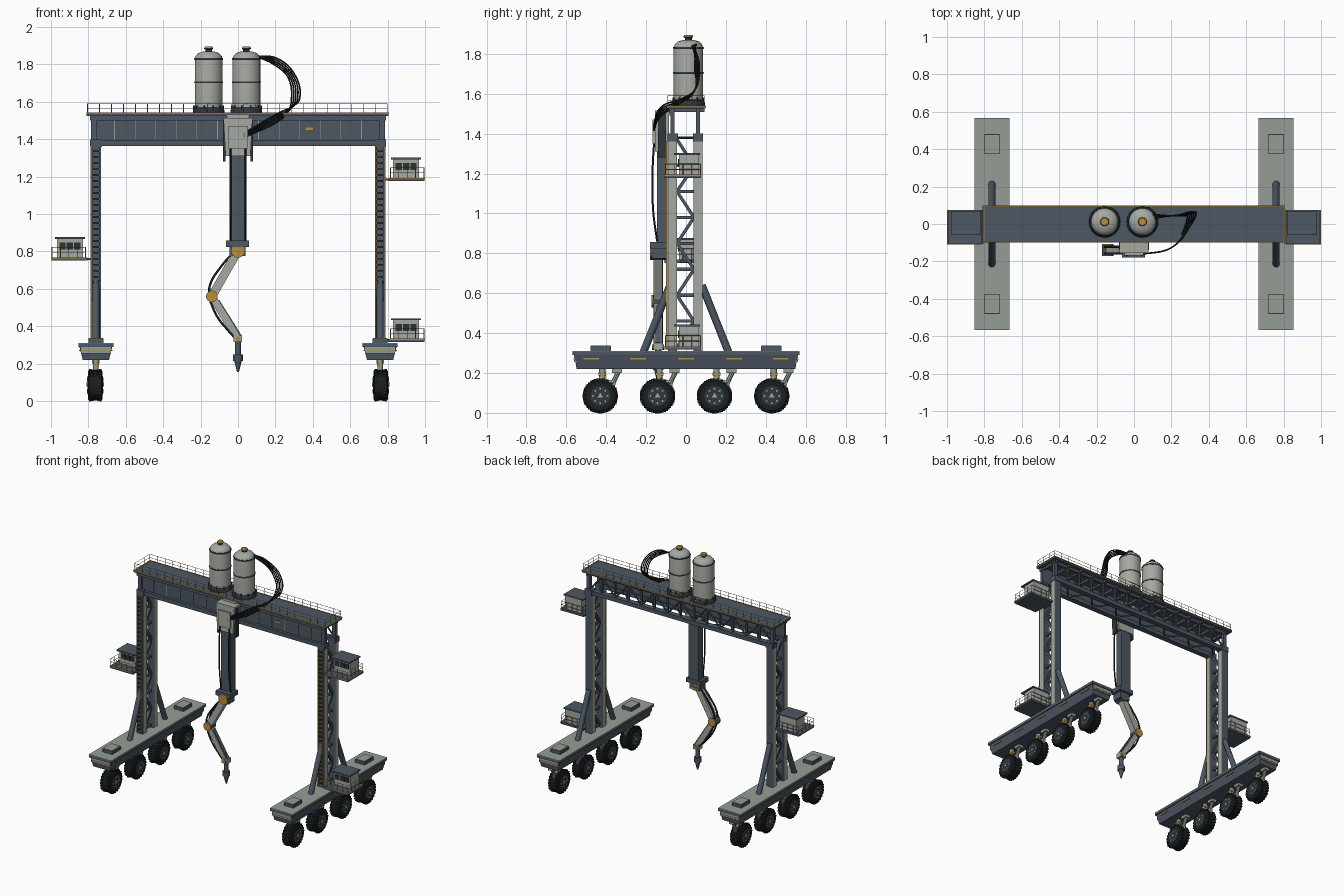
import bpy, bmesh, math
from mathutils import Vector, Matrix

if "Cube" in bpy.data.objects:
    bpy.data.objects.remove(bpy.data.objects["Cube"])


def material(name, rgb):
    m = bpy.data.materials.new(name)
    m.use_nodes = True
    m.diffuse_color = (*rgb, 1)
    m.node_tree.nodes["Principled BSDF"].inputs["Base Color"].default_value = (*rgb, 1)
    return m


SLATE = material("slate blue paint", (.075, .095, .125))
DARK = material("dark steel", (.03, .038, .048))
GRAY = material("pale gray paint", (.38, .40, .36))
DECK = material("green gray deck", (.30, .34, .30))
GOLD = material("safety gold", (.48, .27, .04))
BLACK = material("black rubber", (.01, .014, .014))
GLASS = material("dark glass", (.02, .035, .03))


class Part:
    """Collects simple solids into one mesh object."""
    def __init__(self, name, mat):
        self.name, self.mat, self.bm = name, mat, bmesh.new()

    def box(self, x, y, z):
        lo, hi = Vector((x[0], y[0], z[0])), Vector((x[1], y[1], z[1]))
        m = Matrix.Translation((lo + hi) / 2) @ Matrix.Diagonal((*map(abs, hi - lo), 1))
        return bmesh.ops.create_cube(self.bm, size=1, matrix=m)["verts"]

    def rod(self, p, q, r, n=8, r2=None):
        p, q = Vector(p), Vector(q)
        d = q - p
        m = Matrix.Translation((p + q) / 2) @ d.to_track_quat("Z", "Y").to_matrix().to_4x4()
        bmesh.ops.create_cone(self.bm, cap_ends=True, segments=n, radius1=r,
                              radius2=r if r2 is None else r2, depth=d.length, matrix=m)

    def bar(self, p, q, w, h):
        # Rectangular beam between two points; w runs along the side, h across
        p, q = Vector(p), Vector(q)
        d = (q - p).normalized()
        side = d.cross(Vector((0, 1, 0)))
        if side.length < .01:
            side = Vector((1, 0, 0))
        side.normalize()
        rot = Matrix((side, side.cross(d), d)).transposed().to_4x4()
        m = Matrix.Translation((p + q) / 2) @ rot @ Matrix.Diagonal((w, h, (q - p).length, 1))
        bmesh.ops.create_cube(self.bm, size=1, matrix=m)

    def lathe(self, profile, centre, n=32):
        rings = [[self.bm.verts.new((centre[0] + r * math.cos(2 * math.pi * i / n),
                                     centre[1] + r * math.sin(2 * math.pi * i / n), z))
                  for i in range(n)] for r, z in profile]
        for a, b in zip(rings, rings[1:]):
            for i in range(n):
                self.bm.faces.new((a[i], a[(i + 1) % n], b[(i + 1) % n], b[i]))
        self.bm.faces.new(rings[0][::-1])
        self.bm.faces.new(rings[-1])

    def done(self, smooth=False):
        me = bpy.data.meshes.new(self.name)
        self.bm.to_mesh(me)
        self.bm.free()
        me.materials.append(self.mat)
        ob = bpy.data.objects.new(self.name, me)
        bpy.context.collection.objects.link(ob)
        if smooth:
            bpy.ops.object.select_all(action="DESELECT")
            ob.select_set(True)
            bpy.context.view_layer.objects.active = ob
            bpy.ops.object.shade_smooth_by_angle(angle=math.radians(40))


def hose(name, points, r):
    cu = bpy.data.curves.new(name, "CURVE")
    cu.dimensions, cu.bevel_depth, cu.bevel_resolution = "3D", r, 2
    sp = cu.splines.new("BEZIER")
    sp.bezier_points.add(len(points) - 1)
    for b, p in zip(sp.bezier_points, points):
        b.co, b.handle_left_type, b.handle_right_type = p, "AUTO", "AUTO"
    cu.materials.append(BLACK)
    bpy.context.collection.objects.link(bpy.data.objects.new(name, cu))


def fence(name, x, y, z, h, step):
    # Rectangular guard: gray rails on evenly spaced gold posts
    rails, posts = Part(name + "_rails", DECK), Part(name + "_posts", GOLD)
    corners = [(x[0], y[0]), (x[1], y[0]), (x[1], y[1]), (x[0], y[1])]
    for a, b in zip(corners, corners[1:] + corners[:1]):
        a, b = Vector((*a, z)), Vector((*b, z))
        for k in (.5, 1):
            up = Vector((0, 0, h * k))
            rails.rod(a + up, b + up, .0016, 4)
        n = max(1, round((b - a).length / step))
        for i in range(n):
            p = a.lerp(b, i / n)
            posts.rod(p, p + Vector((0, 0, h)), .002, 4)
    rails.done()
    posts.done()


for s, side in ((-1, "right"), (1, "left")):
    X = .76 * s
    # Wheeled base
    body, deck, trim = Part(side + "_base", SLATE), Part(side + "_base_deck", DECK), Part(side + "_base_stripes", GOLD)
    for v in body.box((X - .09, X + .09), (-.56, .56), (.22, .3)):
        if v.co.z < .25:
            v.co.x = X + (v.co.x - X) * .78
            v.co.y *= .98
    body.box((X - .094, X + .094), (-.568, .568), (.29, .305))
    deck.box((X - .094, X + .094), (-.568, .568), (.305, .311))
    for t in (-1, 1):
        body.box((X - .04, X + .04), (.375 * t, .48 * t), (.31, .335))
        deck.box((X - .037, X + .037), (.378 * t, .477 * t), (.335, .338))
        deck.box((X - .08, X + .08), (.55 * t, .562 * t), (.255, .292))
        for y in (-.475, -.24, 0, .24, .475):
            trim.box((X + t * .082, X + t * .089), (y - .04, y + .04), (.268, .274))
        trim.box((X - .075, X + .075), (.555 * t, .564 * t), (.264, .27))
    for p in (body, deck, trim):
        p.done()
    # Tyres, hubs and suspension
    tyre, hub = Part(side + "_tyres", BLACK), Part(side + "_hubs", DARK)
    bolt, fork, collar = Part(side + "_hub_bolts", GRAY), Part(side + "_suspension", DECK), Part(side + "_suspension_collars", GOLD)
    for y in (-.43, -.143, .143, .43):
        c = Vector((X + .003 * s, y, .085))
        tyre.rod(c - Vector((.033, 0, 0)), c + Vector((.033, 0, 0)), .082, 32)
        for t in (-1, 1):
            e = Vector((t, 0, 0))
            tyre.rod(c + e * .033, c + e * .039, .082, 32, .074)
            for i in range(24):
                a = 2 * math.pi * (i + .25 * t) / 24
                d = Vector((0, math.cos(a), math.sin(a)))
                tyre.bar(c + d * .076 + e * .004, c + d * .083 + e * .034, .011, .012)
            hub.rod(c + e * .03, c + e * .041, .05, 20)
            bolt.rod(c + e * .041, c + e * .046, .016, 3)
            for i in range(8):
                a = math.pi * i / 4
                p = c + Vector((0, math.cos(a), math.sin(a))) * .036
                bolt.rod(p + e * .041, p + e * .044, .005, 6)
        fork.rod((X, y + .01, .15), (X, y + .01, .225), .016, 10)
        fork.rod((X, y + .055, .13), (X, y + .09, .205), .012, 8)
        fork.box((X - .02, X + .02), (y + .06, y + .11), (.2, .225))
        fork.bar((X, y, .165), (X, y + .075, .14), .018, .03)
        collar.box((X - .016, X + .016), (y - .009, y + .029), (.188, .202))
    tyre.done()
    for p in (hub, bolt, fork, collar):
        p.done(True)
    # Leg columns with pale side plates, bracing and ladder
    leg, plate = Part(side + "_leg_columns", SLATE), Part(side + "_leg_side_plates", GRAY)
    web, ladder, rail = Part(side + "_leg_lattice", SLATE), Part(side + "_leg_ladder", DARK), Part(side + "_ladder_rails", GOLD)
    for y in (-.067, .06):
        leg.box((X - .024, X + .024), (y - .022, y + .022), (.31, 1.39))
        leg.box((X - .028, X + .032), (y - .026, y + .026), (1.36, 1.4))
        for t in (-1, 1):
            plate.box((X + t * .024, X + t * .028), (y - .021, y + .021), (.315, 1.36))
    for i in range(8):
        z, a = .33 + i * .13, (-.045, .04)
        web.bar((X, a[i % 2], z), (X, a[1 - i % 2], z + .13), .022, .016)
        web.bar((X, -.05, z), (X, .045, z), .016, .016)
    for i in range(32):
        z = .34 + i * .032
        ladder.box((X - .016, X + .016), (-.1, -.088), (z, z + .009))
    for t in (-1, 1):
        rail.box((X + t * .017, X + t * .022), (-.1, -.089), (.32, 1.36))
    for p in (leg, plate, web, ladder, rail):
        p.done()
    brace = Part(side + "_leg_braces", SLATE)
    for t in (-1, 1):
        brace.rod((X, t * .215, .3), (X, t * .08, .64), .019, 14)
    brace.done(True)

# Bridge girder: deck, front wall, chords and rear truss
girder, panels, edge = Part("bridge_girder", SLATE), Part("girder_ribs", DECK), Part("deck_edge_trim", GOLD)
rear, floor = Part("bridge_truss", SLATE), Part("bridge_deck", SLATE)
floor.box((-.81, .805), (-.097, .097), (1.525, 1.54))
girder.box((-.79, .79), (-.085, -.06), (1.5, 1.53))
girder.box((-.78, .78), (-.066, -.06), (1.39, 1.51))
for y in (-.067, .06):
    girder.box((-.79, .79), (y - .02, y + .02), (1.365, 1.395))
girder.box((-.79, .79), (.05, .07), (1.505, 1.53))
for i in range(15):
    x = -.77 + i * .11
    panels.box((x - .002, x + .002), (-.07, -.066), (1.4, 1.5))
    rear.box((x - .006, x + .006), (.054, .066), (1.39, 1.51))
    rear.box((x - .006, x + .006), (-.06, .092), (1.508, 1.525))
    if i < 14:
        k = i % 2
        rear.rod((x, -.06 + .12 * k, 1.38), (x + .11, .06 - .12 * k, 1.38), .006, 6)
        rear.rod((x, .06, 1.39 + .12 * k), (x + .11, .06, 1.51 - .12 * k), .006, 6)
for t in (-1, 1):
    for y in (-.067, .06):
        girder.box((t * .755, t * .785), (y - .01, y + .01), (1.39, 1.53))
    edge.box((-.81, .805), (t * .094, t * .1), (1.537, 1.542))
    edge.box((t * .8, t * .807), (-.1, .1), (1.537, 1.542))
edge.box((.36, .4), (-.071, -.066), (1.45, 1.462))
for p in (floor, girder, panels, rear, edge):
    p.done()
fence("bridge_guard", (-.805, .798), (-.092, .092), 1.54, .05, .065)

# Storage tanks
for x, side in ((-.157, "right"), (.045, "left")):
    tank, bands, cap = Part(side + "_tank", GRAY), Part(side + "_tank_bands", DARK), Part(side + "_tank_cap", GOLD)
    c = (x, .012)
    tank.lathe([(.074, 1.55), (.074, 1.825), (.07, 1.845), (.055, 1.861), (.03, 1.869), (.01, 1.871)], c)
    bands.lathe([(.084, 1.54), (.084, 1.556), (.078, 1.566), (.074, 1.57)], c)
    for z in (1.7, 1.825):
        bands.lathe([(.0755, z), (.077, z + .003), (.077, z + .007), (.0755, z + .01)], c)
    for i in range(10):
        a = math.pi * i / 5
        bands.rod((x + .078 * math.cos(a), .012 + .078 * math.sin(a), 1.55),
                  (x + .078 * math.cos(a), .012 + .078 * math.sin(a), 1.58), .005, 6)
    bands.lathe([(.017, 1.865), (.017, 1.88), (.024, 1.883), (.024, 1.888)], c, 16)
    cap.lathe([(.024, 1.888), (.02, 1.895)], c, 16)
    for p in (tank, bands, cap):
        p.done(True)

# Trolley carriage and mast
car = Part("trolley_carriage", GRAY)
for v in car.box((-.078, .078), (-.155, -.085), (1.31, 1.515)):
    if v.co.z < 1.4:
        v.co.x *= .85
car.box((-.05, .05), (-.168, -.15), (1.35, 1.47))
car.box((-.06, .06), (-.1, -.06), (1.49, 1.53))
car.done()
mast, guides = Part("mast", SLATE), Part("carriage_guides", DARK)
mast.box((-.043, .04), (-.145, -.088), (.85, 1.33))
mast.box((-.064, .058), (-.18, -.085), (.825, .858))
mast.box((-.045, .04), (-.17, -.1), (.775, .826))
for t in (-1, 1):
    guides.box((t * .066, t * .08), (-.14, -.1), (1.28, 1.5))
mast.done()
guides.done()

# Articulated arm with gold caps on its pivots
Y = -.14
shoulder, elbow, wrist = Vector((0, Y, .805)), Vector((-.14, Y, .56)), Vector((0, Y, .33))
arm, joint, tool = Part("arm_links", GRAY), Part("arm_pivot_caps", GOLD), Part("arm_tool", SLATE)
arm.bar(shoulder, elbow, .046, .045)
arm.bar(elbow, wrist, .038, .04)
arm.box((-.025, .022), (Y - .024, Y + .024), (.315, .35))
for c, r, w in ((shoulder, .038, .036), (elbow, .031, .028), (wrist, .014, .026)):
    tool.rod(c - Vector((0, w, 0)), c + Vector((0, w, 0)), r, 20)
    for t in (-1, 1):
        joint.rod(c + Vector((0, t * w, 0)), c + Vector((0, t * (w + .004), 0)), r, 20)
tool.bar(elbow + Vector((.035, 0, -.02)), wrist + Vector((.014, 0, .02)), .01, .024)
tool.rod((0, Y, .315), (0, Y, .25), .016, 12)
tool.rod((0, Y, .25), (0, Y, .215), .026, 12)
tool.rod((0, Y, .155), (0, Y, .215), .005, 12, .02)
arm.done()
joint.done(True)
tool.done(True)

# Supply hoses
for i in range(5):
    o = (i - 2) * .011
    hose(f"supply_hose_{i + 1}", [(.1, .04 + o / 2, 1.845), (.21, .045, 1.81 + o), (.29 + o, .055 + o / 2, 1.73),
         (.308 + o, .045, 1.62), (.28 + o, -.03 + o, 1.56 + o), (.21, -.12, 1.515 + o), (.03, -.165, 1.42 + o / 2)], .0042)
for t, name in ((-1, "right"), (1, "left")):
    x, y = t * .04, Y + t * .018
    hose(name + "_mast_hose", [(x, -.16, 1.36), (x, -.168, 1.2), (x, -.165, 1.02), (x, -.145, .86)], .005)
    hose(name + "_upper_arm_hose", [(-.02, y, .8), (-.09, y, .72), (-.15, y, .62), (-.155, y, .56)], .006)
    hose(name + "_forearm_hose", [(-.155, y, .55), (-.11, y, .45), (-.05, y, .375), (-.01, y, .33)], .006)

# Control cabins on platforms
for s, z, name in ((1, 1.185, "upper_left"), (1, .325, "lower_left"), (-1, .76, "right")):
    cabin, frame = Part(name + "_cabin", GRAY), Part(name + "_cabin_roof_and_floor", SLATE)
    glass, trim = Part(name + "_cabin_windows", GLASS), Part(name + "_platform_trim", GOLD)
    cabin.box((s * .83, s * .968), (-.035, .066), (z + .008, z + .11))
    frame.box((s * .818, s * .978), (-.06, .07), (z + .108, z + .118))
    frame.box((s * .805, s * .998), (-.108, .076), (z - .008, z + .008))
    frame.box((s * .785, s * .81), (-.03, .03), (z - .006, z + .006))
    for i in range(3):
        x = s * (.843 + i * .039)
        glass.box((x, x + s * .034), (-.039, -.034), (z + .05, z + .088))
    trim.box((s * .81, s * 1), (-.11, -.106), (z + .003, z + .009))
    trim.box((s * .996, s * 1), (-.11, .076), (z + .003, z + .009))
    for p in (cabin, frame, glass, trim):
        p.done()
    fence(name + "_platform_guard", sorted((s * .815, s * .994)), (-.103, .073), z + .008, .055, .045)
